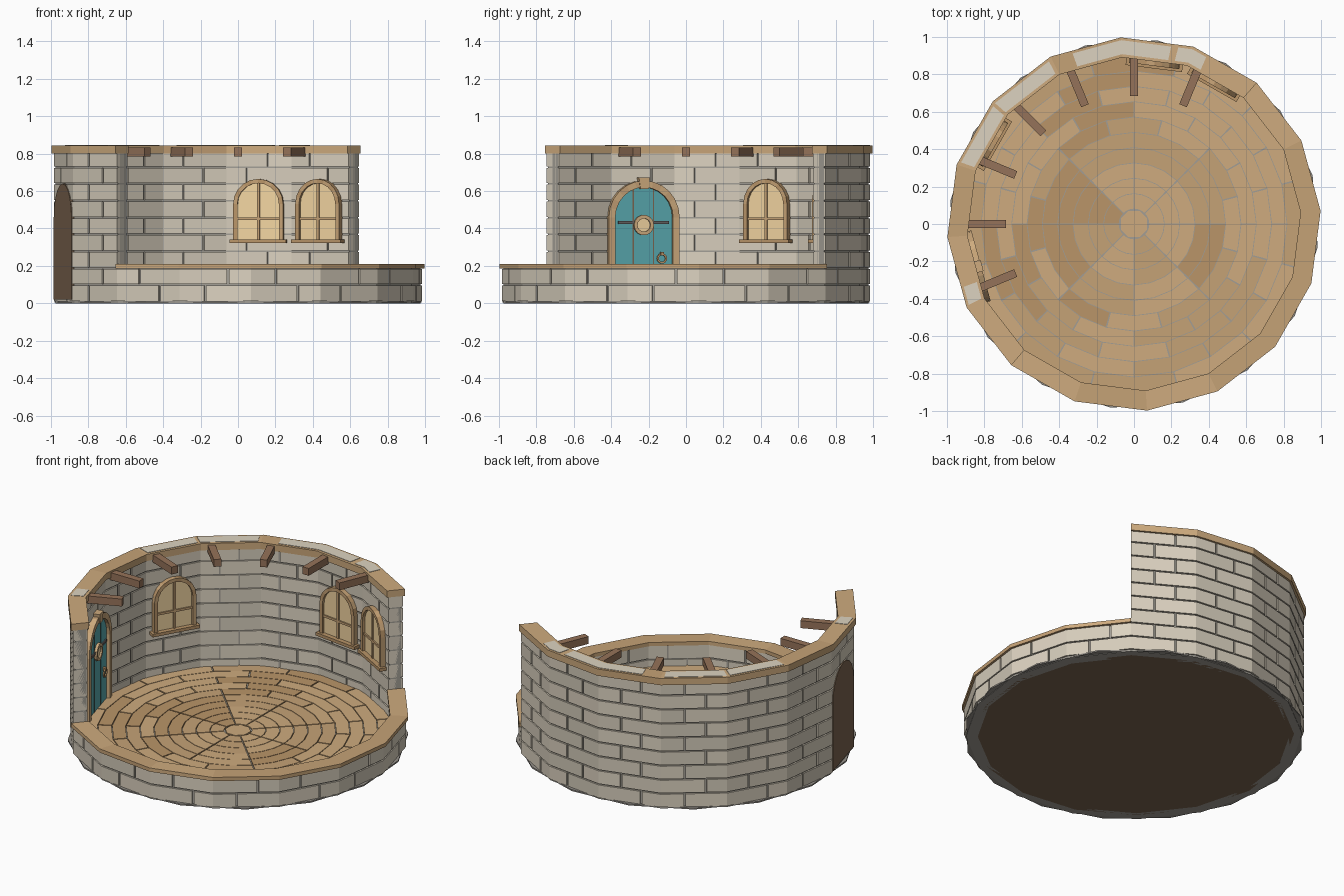
import bpy, bmesh, math, random
from mathutils import Matrix, Vector

if "Cube" in bpy.data.objects:
    bpy.data.objects.remove(bpy.data.objects["Cube"])

random.seed(4)
MATS = {}
COL = dict(stone=(.72, .65, .53), stone2=(.66, .60, .49), mortar=(.36, .34, .30), base=(.30, .28, .25),
           wood=(.62, .41, .21), wood2=(.56, .36, .18), wood3=(.49, .30, .14), beam=(.30, .17, .10),
           dark=(.20, .13, .08), teal=(.10, .40, .43), glass=(.90, .67, .36), iron=(.13, .12, .12))
for n, c in COL.items():
    MATS[n] = bpy.data.materials.new(n)
    MATS[n].diffuse_color = (*c, 1)


class Part:
    """Collects several solids into one named object."""
    def __init__(self, name, *mats):
        self.name, self.mats, self.bm = name, mats, bmesh.new()

    def prism(self, a, b, m=0):
        va, vb = [self.bm.verts.new(p) for p in a], [self.bm.verts.new(p) for p in b]
        n = len(a)
        fs = [self.bm.faces.new(va), self.bm.faces.new(vb[::-1])]
        fs += [self.bm.faces.new((va[i], vb[i], vb[(i + 1) % n], va[(i + 1) % n])) for i in range(n)]
        for f in fs:
            f.material_index = m

    def done(self, matrix=None):
        bmesh.ops.recalc_face_normals(self.bm, faces=self.bm.faces)
        me = bpy.data.meshes.new(self.name)
        self.bm.to_mesh(me)
        self.bm.free()
        for m in self.mats:
            me.materials.append(MATS[m])
        ob = bpy.data.objects.new(self.name, me)
        bpy.context.collection.objects.link(ob)
        if matrix:
            ob.matrix_world = matrix
        return ob


def corner(k, r):
    a = math.radians(4 + 22.5 * k)
    return Vector((r * math.cos(a), r * math.sin(a), 0))


def block(part, k, f0, f1, r0, r1, z0, z1, m=0):
    """Solid on facet k of the 16-sided wall, between fractions f0 and f1."""
    pts = [corner(k, r).lerp(corner(k + 1, r), f) for r, f in ((r0, f0), (r1, f0), (r1, f1), (r0, f1))]
    part.prism([p + Vector((0, 0, z0)) for p in pts], [p + Vector((0, 0, z1)) for p in pts], m)


def sector(part, r0, r1, a0, a1, z0, z1, m=0, step=15):
    n = max(1, round((a1 - a0) / step))
    angs = [math.radians(a0 + (a1 - a0) * i / n) for i in range(n + 1)]
    pts = [(r1 * math.cos(a), r1 * math.sin(a)) for a in angs]
    pts += [(r0 * math.cos(a), r0 * math.sin(a)) for a in reversed(angs)]
    part.prism([(*p, z0) for p in pts], [(*p, z1) for p in pts], m)


def disc(name, r, z0, z1, mat, n=16, off=4):
    p = Part(name, mat)
    pts = [(r * math.cos(math.radians(off + 360 * i / n)), r * math.sin(math.radians(off + 360 * i / n)))
           for i in range(n)]
    p.prism([(*q, z0) for q in pts], [(*q, z1) for q in pts])
    p.done()


# Walls: tall half (facets 2-9), low half (facets 10-17)
for name, ks, rows, top in (("tall_wall", range(2, 10), 9, .80), ("low_wall", range(10, 18), 2, .185)):
    core, bricks = Part(name + "_mortar", "mortar"), Part(name + "_bricks", "stone", "stone2")
    cap = Part(name + "_wood_cap", "wood", "wood2")
    for k in ks:
        block(core, k, 0, 1, .908, .977, 0, top)
        for row in range(rows):
            z0, z1 = .012 + row * .09, min(.094 + row * .09, top)
            cuts = [0, .36, 1] if (row + k) % 2 else [0, .68, 1]
            for f0, f1 in zip(cuts, cuts[1:]):
                block(bricks, k, f0 + (.014 if f0 else 0), f1 - (.014 if f1 < 1 else 0),
                      .900, .987, z0, z1, random.randrange(2))
        block(cap, k, 0, 1, .893, 1.0, top, top + (.043 if rows > 2 else .024), random.randrange(2))
    for p in (core, bricks, cap):
        p.done()

# Stones showing through the top of the tall wall
p = Part("top_stones", "stone")
for k, f0, f1 in ((2, .78, 1), (3, 0, .2), (3, .3, 1), (4, 0, .7), (5, .05, 1), (6, .05, .95), (8, .72, .98)):
    block(p, k, f0, f1, .91, .985, .80, .8455)
p.done()

# Foundation and ringed plank floor
disc("foundation", .99, .003, .012, "base", 16, 15.25)
disc("floor_underside", .93, 0, .003, "dark")
disc("floor_grout", .91, .012, .044, "mortar")
disc("floor_hub", .076, .044, .052, "wood", 8, 22.5)
p = Part("floor_planks", "wood", "wood2", "wood3")
for ring in range(10):
    r0, r1 = .082 + ring * .082, .160 + ring * .082
    n = 8 if ring < 5 else 12
    off = 0 if ring < 5 else (15 if ring % 2 else 0)
    for s in range(n):
        a0, gap = off + s * 360 / n, math.degrees(.004 / r1)
        shade = random.Random(s * 7 + n + ring // 3).choice((0, 0, 1, 1, 2))
        sector(p, r0, r1, a0 + gap, a0 + 360 / n - gap, .044, .052, shade)
p.done()

# Ceiling beam stubs
for i in range(7):
    a = 67.5 + 22.5 * i
    p = Part("beam_%d" % (i + 1), "beam")
    q = [(.685, -.022), (.91, -.022), (.91, .022), (.685, .022)]
    p.prism([(*v, .785) for v in q], [(*v, .832) for v in q])
    p.done(Matrix.Rotation(math.radians(a), 4, 'Z'))


# Facet frame: x along the wall, y outward, z up
def facet(k):
    a = math.radians(4 + 22.5 * (k + .5))
    c, s = math.cos(a), math.sin(a)
    return Matrix(((s, c, 0, 0), (-c, s, 0, 0), (0, 0, 1, 0), (0, 0, 0, 1)))


def slab(part, pts, y0, y1, m=0):
    part.prism([(x, y0, z) for x, z in pts], [(x, y1, z) for x, z in pts], m)


def rect(x0, x1, z0, z1):
    return [(x0, z0), (x1, z0), (x1, z1), (x0, z1)]


def arch(w, z0, zs, n=10):
    arc = [(w * math.cos(math.pi * i / n), zs + w * math.sin(math.pi * i / n)) for i in range(n + 1)]
    return [(w, z0)] + arc + [(-w, z0)]


def arch_frame(part, w0, w1, z0, zs, y0, y1, n=10):
    a, b = arch(w0, z0, zs, n), arch(w1, z0, zs, n)
    for i in range(len(a) - 1):
        slab(part, [a[i], b[i], b[i + 1], a[i + 1]], y0, y1, i % 2)


def ring(part, x, z, r0, r1, y0, y1, m=0, n=14):
    def c(r, i):
        t = 2 * math.pi * i / n
        return (x + r * math.cos(t), z + r * math.sin(t))
    for i in range(n):
        slab(part, [c(r0, i), c(r1, i), c(r1, i + 1), c(r0, i + 1)], y0, y1, m)


# Three arched windows on the inside of the wall
for k in (2, 3, 6):
    M = facet(k)
    p = Part("window_glass_%d" % k, "glass")
    slab(p, arch(.12, .335, .53), .868, .89)
    p.done(M)
    p = Part("window_frame_%d" % k, "wood2", "wood3")
    arch_frame(p, .112, .135, .335, .53, .852, .89)
    slab(p, rect(-.007, .007, .335, .645), .86, .88)
    slab(p, rect(-.115, .115, .445, .459), .86, .88)
    slab(p, rect(-.152, .152, .322, .342), .838, .89, 1)
    p.done(M)

# Door: planks, arched frame with keystone, round pane, straps and pull ring
M = facet(8)
p = Part("door_leaf", "teal", "dark")
slab(p, arch(.165, .05, .46), .868, .89)
for x in (-.056, .056):
    slab(p, rect(x - .003, x + .003, .05, .61), .866, .87, 1)
p.done(M)
p = Part("door_frame", "wood", "wood2")
arch_frame(p, .160, .196, .05, .46, .848, .89, 12)
slab(p, [(-.022, .612), (.022, .612), (.031, .672), (-.031, .672)], .842, .89)
p.done(M)
p = Part("door_straps", "iron")
for s in (-1, 1):
    slab(p, rect(*sorted((s * .05, s * .14)), .423, .439), .86, .87)
p.done(M)
p = Part("door_round_pane", "wood", "glass")
ring(p, 0, .418, .036, .055, .852, .87)
ring(p, 0, .418, .0005, .036, .862, .87, 1)
p.done(M)
p = Part("door_pull", "wood3")
ring(p, .1, .24, .018, .028, .852, .86)
slab(p, rect(.092, .108, .255, .275), .848, .87)
p.done(M)
p = Part("door_outside", "dark")
slab(p, arch(.18, .02, .46), .955, .972)
p.done(M)

for m in bpy.data.materials:
    if m.users and not m.is_grease_pencil:
        m.use_nodes = True
        m.node_tree.nodes["Principled BSDF"].inputs["Base Color"].default_value = m.diffuse_color
